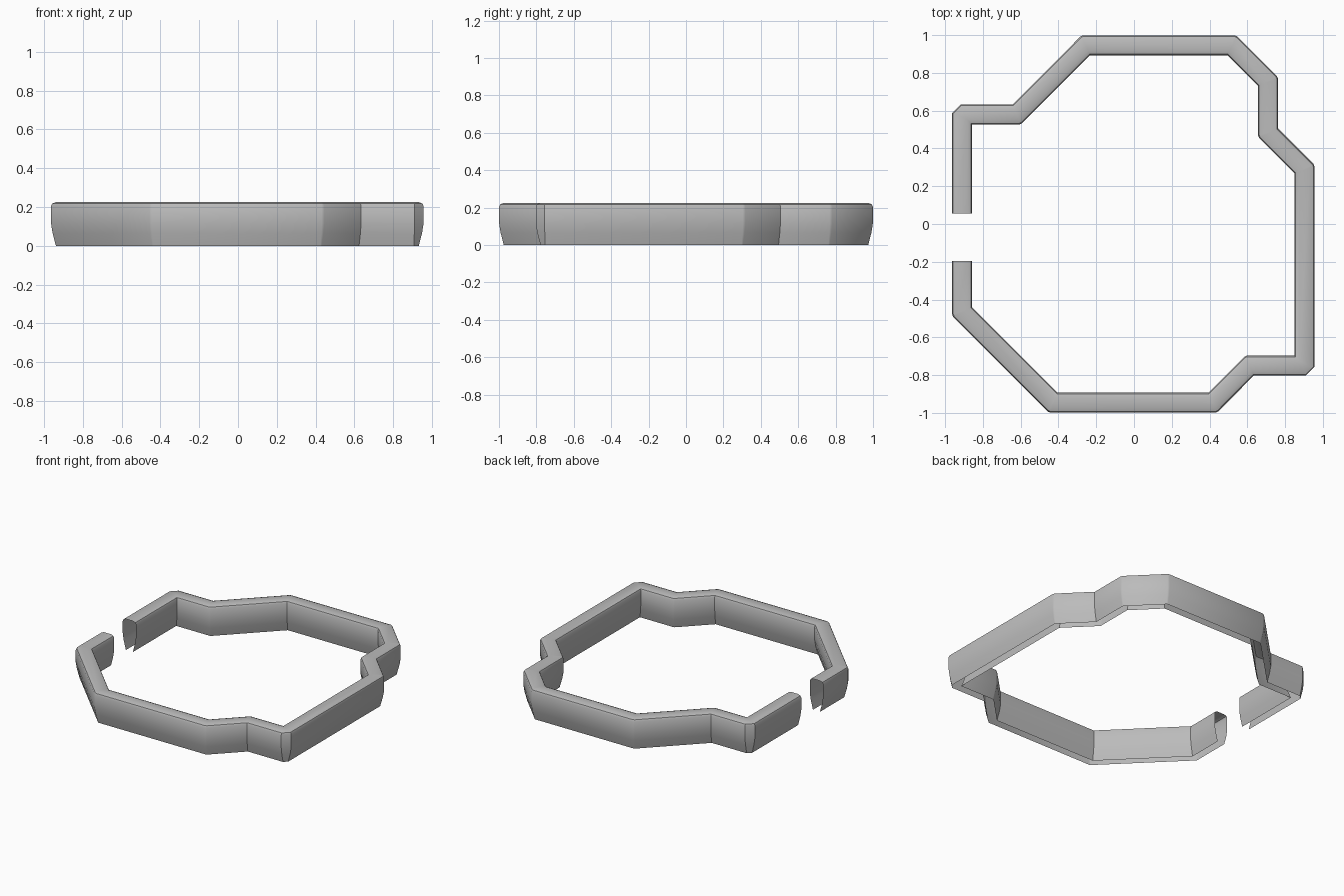
import bpy, bmesh, math
from mathutils import Vector

cube = bpy.data.objects.get("Cube")
if cube:
    bpy.data.objects.remove(cube, do_unlink=True)

# Plain grey material
grey = bpy.data.materials.new("mid_grey")
grey.use_nodes = True
grey.diffuse_color = (0.5, 0.5, 0.5, 1)
grey.node_tree.nodes["Principled BSDF"].inputs["Base Color"].default_value = (0.5, 0.5, 0.5, 1)

# Centre line of the wall, clockwise from one side of the gap to the other
PATH = [Vector(p) for p in [
    (-.91, .055), (-.91, .58), (-.62, .58), (-.255, .946), (.518, .946),
    (.71, .754), (.71, .483), (.903, .29), (.903, -.75), (.612, -.75),
    (.417, -.946), (-.428, -.946), (-.91, -.464), (-.91, -.195)]]

# Half cross-section (sideways offset, height), mirrored; open underneath
HALF = .053
side = [(.028, 0), (.045, .065), (HALF, .115), (HALF, .205), (.047, .218), (.028, .225)]
PROFILE = side + [(-d, z) for d, z in reversed(side)]


def left(t):
    return Vector((-t.y, t.x))


def ring(bm, p, mitre, slide, outward):
    """One cross-section; its outward half slides along the wall to chamfer a corner."""
    verts = []
    for d, z in PROFILE:
        q = p + mitre * d + slide * max(0, d * outward / HALF)
        verts.append(bm.verts.new((q.x, q.y, z)))
    return verts


bm = bmesh.new()
dirs = [(b - a).normalized() for a, b in zip(PATH, PATH[1:])]
rings = [ring(bm, PATH[0], left(dirs[0]), Vector((0, 0)), 0)]
for p, t1, t2 in zip(PATH[1:], dirs, dirs[1:]):
    n1, n2 = left(t1), left(t2)
    mitre = (n1 + n2) / (1 + n1.dot(n2))
    outward = -1 if t1.cross(t2) > 0 else 1
    cut = .047 if t1.dot(t2) < .3 else .008
    rings.append(ring(bm, p, mitre, -t1 * cut, outward))
    rings.append(ring(bm, p, mitre, t2 * cut, outward))
rings.append(ring(bm, PATH[-1], left(dirs[-1]), Vector((0, 0)), 0))

# Skin between neighbouring cross-sections, joining the shared inner corners
for a, b in zip(rings, rings[1:]):
    for i in range(len(PROFILE) - 1):
        bm.faces.new((a[i], a[i + 1], b[i + 1], b[i]))
bmesh.ops.remove_doubles(bm, verts=bm.verts, dist=.0005)
bmesh.ops.recalc_face_normals(bm, faces=bm.faces)
top = max(bm.faces, key=lambda f: f.calc_center_median().z)
if top.normal.z < 0:
    bmesh.ops.reverse_faces(bm, faces=bm.faces)

mesh = bpy.data.meshes.new("perimeter_wall")
bm.to_mesh(mesh)
bm.free()
mesh.materials.append(grey)
wall = bpy.data.objects.new("perimeter_wall", mesh)
bpy.context.collection.objects.link(wall)
bpy.context.view_layer.objects.active = wall
wall.select_set(True)
bpy.ops.object.shade_smooth_by_angle(angle=math.radians(40))
